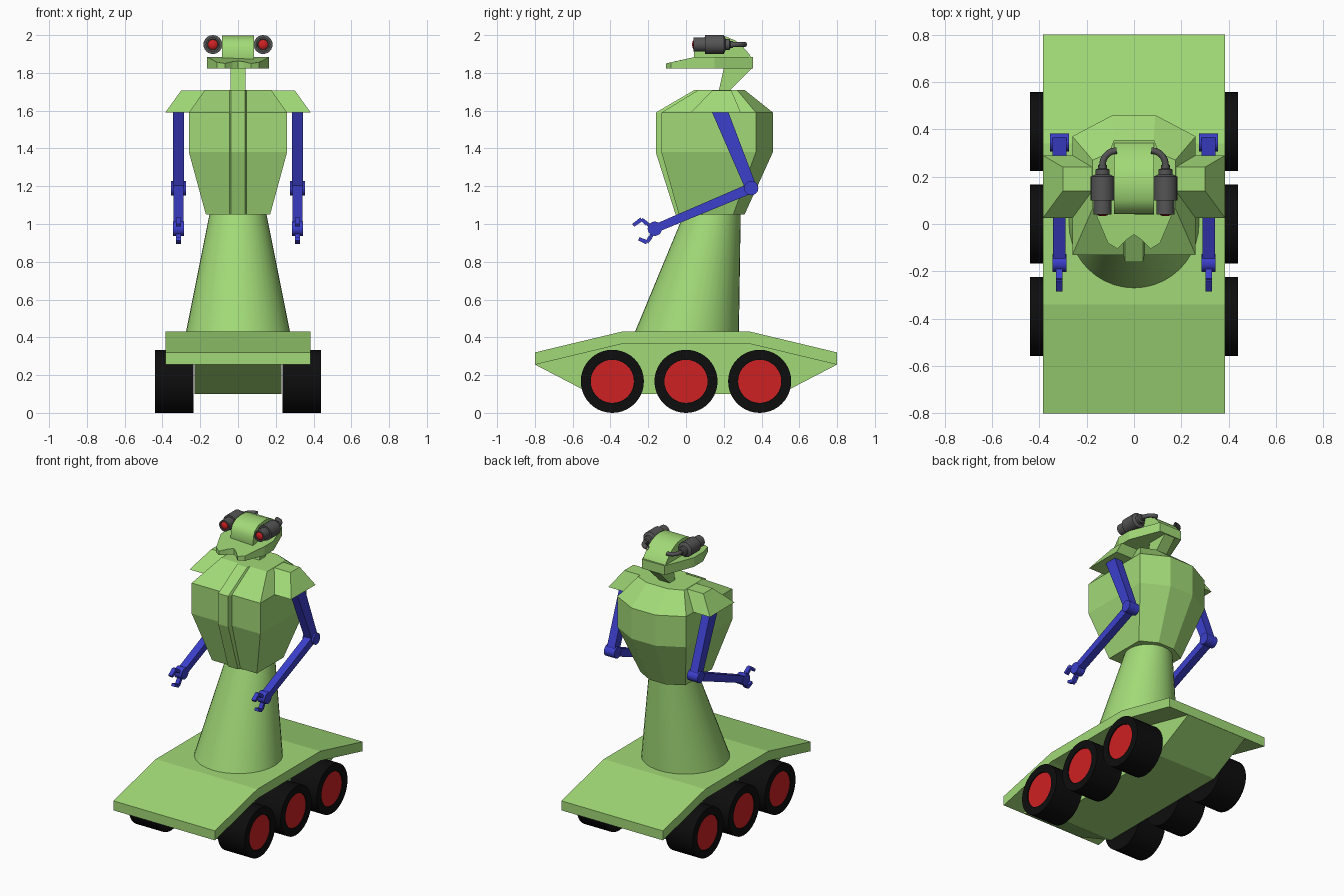
import bpy, bmesh, math
from mathutils import Vector

if "Cube" in bpy.data.objects:
    bpy.data.objects.remove(bpy.data.objects["Cube"])


def material(name, rgb):
    m = bpy.data.materials.new(name)
    m.diffuse_color = (*rgb, 1)
    m.use_nodes = True
    m.node_tree.nodes["Principled BSDF"].inputs["Base Color"].default_value = m.diffuse_color
    return m


GREEN = material("light green", (0.36, 0.70, 0.185))
BLUE = material("arm blue", (0.045, 0.05, 0.60))
RED = material("bright red", (0.62, 0.015, 0.017))
BLACK = material("tyre black", (0.004, 0.004, 0.004))
GREY = material("dark grey", (0.09, 0.09, 0.09))


def loft(name, rings, mat, smooth=False):
    """Skin a list of equal-length point rings and cap both ends."""
    bm = bmesh.new()
    vs = [[bm.verts.new(p) for p in r] for r in rings]
    n = len(rings[0])
    for a, b in zip(vs, vs[1:]):
        for i in range(n):
            j = (i + 1) % n
            bm.faces.new((a[i], a[j], b[j], b[i]))
    bm.faces.new(vs[0])
    bm.faces.new(vs[-1])
    bmesh.ops.recalc_face_normals(bm, faces=bm.faces)
    me = bpy.data.meshes.new(name)
    bm.to_mesh(me)
    bm.free()
    me.materials.append(mat)
    ob = bpy.data.objects.new(name, me)
    bpy.context.collection.objects.link(ob)
    if smooth:
        bpy.ops.object.select_all(action='DESELECT')
        ob.select_set(True)
        bpy.context.view_layer.objects.active = ob
        bpy.ops.object.shade_smooth_by_angle(angle=math.radians(35))
    return ob


def prism(name, yz, x0, x1, mat, smooth=False):
    """Side profile extruded along x."""
    return loft(name, [[(x, y, z) for y, z in yz] for x in (x0, x1)], mat, smooth)


def bar(name, a, b, wa, wb, x, hx, mat):
    """Tapered bar in the side plane between (y, z) points a and b."""
    a, b = Vector(a), Vector(b)
    d = (b - a).normalized()
    n = Vector((-d.y, d.x))
    return prism(name, [a + n * wa, b + n * wb, b - n * wb, a - n * wa], x - hx, x + hx, mat)


def turned_x(name, y, z, steps, mat, n=32):
    """Round part along x, steps = (x, radius)."""
    ang = [math.tau * i / n for i in range(n)]
    return loft(name, [[(x, y + r * math.cos(t), z + r * math.sin(t)) for t in ang]
                       for x, r in steps], mat, True)


def turned_y(name, x, z, steps, mat, n=24):
    """Round part along y, steps = (y, radius)."""
    ang = [math.tau * i / n for i in range(n)]
    return loft(name, [[(x + r * math.cos(t), y, z + r * math.sin(t)) for t in ang]
                       for y, r in steps], mat, True)


def mirrored(half):
    """Close a half outline (x >= 0) across x = 0."""
    return half + [(-x, y) for x, y in reversed(half) if x > 0]


# Chassis: bent deck slab and narrower hull below
prism("deck", [(-.8, .32), (-.34, .43), (.34, .43), (.8, .32),
               (.8, .255), (.34, .365), (-.34, .365), (-.8, .255)], -.385, .385, GREEN)
prism("hull", [(-.8, .256), (-.34, .366), (.34, .366), (.8, .256),
               (.5, .1), (-.5, .1)], -.23, .23, GREEN)

# Wheels with recessed hub discs
for s in (-1, 1):
    for y in (-.39, 0, .39):
        turned_x("wheel", y, .167, [(s * .235, .167), (s * .44, .167), (s * .44, .115),
                                    (s * .43, .115)], BLACK, 40)
        turned_x("hub", y, .167, [(s * .425, .114), (s * .434, .114)], RED, 40)

# Leaning waist cone
ang = [math.tau * i / 40 for i in range(40)]
loft("waist", [[(r * math.cos(t), cy + r * math.sin(t), z) for t in ang]
               for z, cy, r in ((.42, .003, .277), (1.08, .145, .145))], GREEN, True)

# Chest: rings of (z, rib y, front y, side x, side back y, back x, back y)
chest = []
for z, yr, yf, xs, ys, xb, yb in ((1.05, -.055, -.038, .17, .25, .06, .31),
                                  (1.38, -.16, -.13, .26, .37, .09, .46),
                                  (1.59, -.16, -.13, .26, .37, .09, .46),
                                  (1.71, .045, .065, .175, .27, .08, .31)):
    half = [(0, yr), (.038, yr), (.045, yf), (xs, yf), (xs, ys), (xb, yb)]
    chest.append([(x, y, z) for x, y in mirrored(half)])
loft("chest", chest, GREEN)

# Neck
prism("neck", [(.17, 1.69), (.215, 1.69), (.35, 1.825), (.2, 1.825)], -.04, .04, GREEN)

# Notched beak, top slopes down to the tip
plan = mirrored([(0, -.045), (.03, -.065), (.07, -.105), (.11, -.08),
                 (.165, .05), (.165, .15), (.085, .354)])
loft("beak", [[(x, y, 1.822) for x, y in plan],
              [(x, y, min(1.885, 1.85 + max(0, y + .105) * .23)) for x, y in plan]], GREEN)

# Rounded crest over the head
prism("crest", [(.04, 1.86), (.045, 1.93), (.06, 1.965), (.10, 1.99), (.16, 1.998), (.21, 1.993),
                (.26, 1.972), (.30, 1.94), (.335, 1.90), (.354, 1.86), (.354, 1.825),
                (.06, 1.825)], -.085, .085, GREEN, True)

for s in (-1, 1):
    # Eye pods with red lens and hose into the crest
    ex, ez = s * .133, 1.95
    turned_y("eye_pod", ex, ez, [(.045, .028), (.04, .03), (.04, .038), (.10, .038), (.10, .05),
                                 (.20, .05), (.21, .03), (.23, .03), (.235, .018), (.25, .018)], GREY)
    turned_y("eye_lens", ex, ez, [(.05, .026), (.042, .026), (.036, .02), (.033, .008)], RED)
    cu = bpy.data.curves.new("eye_hose", 'CURVE')
    cu.dimensions = '3D'
    cu.bevel_depth = .014
    cu.bevel_resolution = 2
    sp = cu.splines.new('POLY')
    sp.points.add(6)
    for i, p in enumerate(sp.points):
        t = math.pi / 2 * max(0, i - 1) / 5
        p.co = (s * (.073 + .06 * math.cos(t)), .24 if i == 0 else .25 + .06 * math.sin(t), ez, 1)
    sp.use_smooth = True
    cu.materials.append(GREY)
    bpy.context.collection.objects.link(bpy.data.objects.new("eye_hose", cu))

    # Shoulder pads
    loft("shoulder_pad", [[(s * x, y, z) for x, y in ((.15, y0), (x1, y0), (x1, y1), (.15, y1))]
                          for z, x1, y0, y1 in ((1.59, .385, .025, .29), (1.708, .30, .14, .24))], GREEN)

    # Arms with elbow and wrist joints
    x = s * .315
    elbow, wrist = (.345, 1.19), (-.165, .975)
    bar("upper_arm", (.17, 1.62), elbow, .041, .03, x, .029, BLUE)
    turned_x("elbow", *elbow, [(x - .04, .038), (x + .04, .038)], BLUE, 20)
    bar("forearm", elbow, wrist, .027, .022, x, .026, BLUE)
    turned_x("wrist", *wrist, [(x - .029, .038), (x + .029, .038)], BLUE, 20)

    # Two hooked fingers
    for path in ([(-.18, .985), (-.205, 1.0), (-.235, 1.025), (-.28, .993)],
                 [(-.175, .955), (-.188, .93), (-.207, .903), (-.25, .922)]):
        for a, b in zip(path, path[1:]):
            bar("finger", a, b, .011, .009, x, .014, BLUE)
